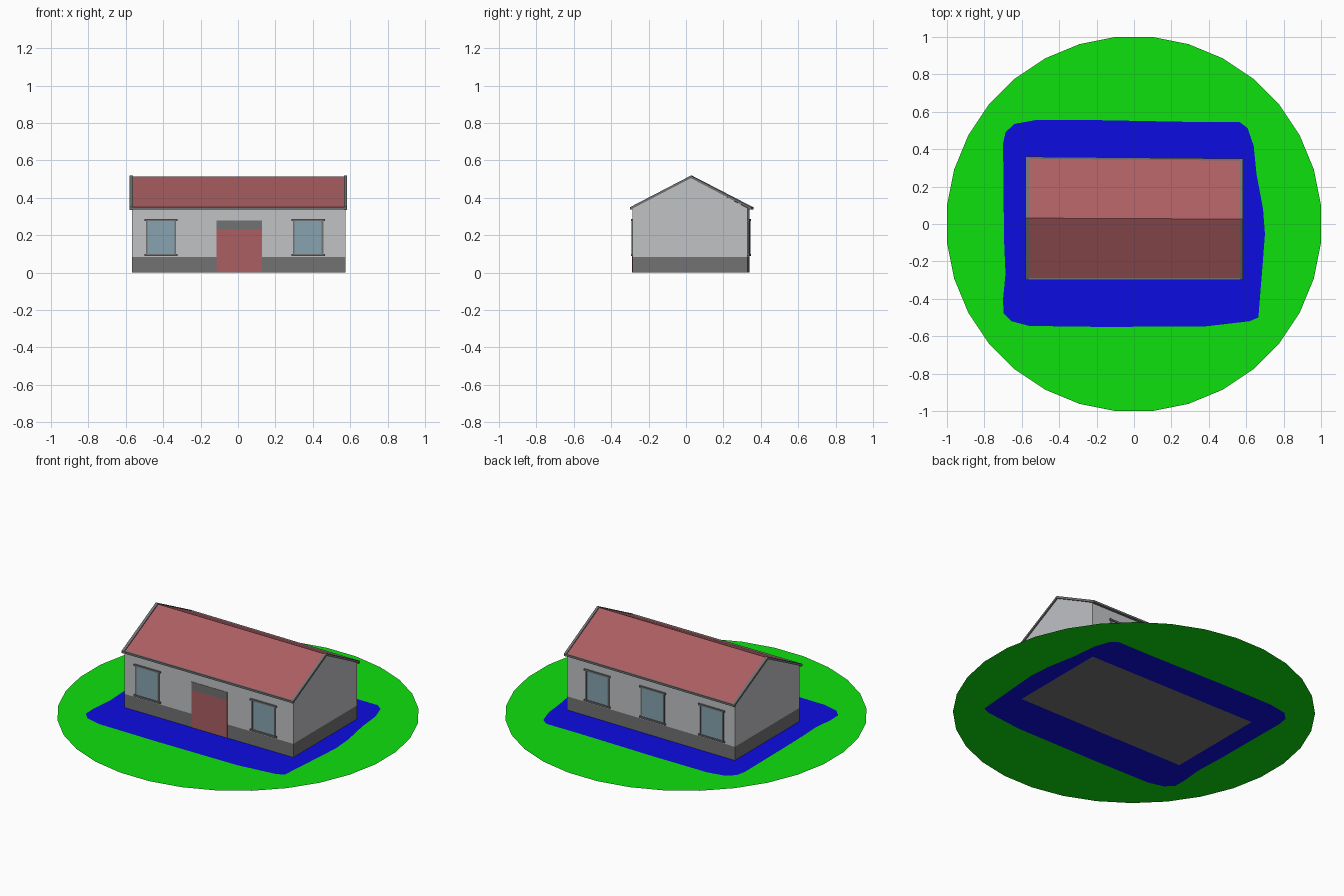
import bpy, bmesh, math

if "Cube" in bpy.data.objects:
    bpy.data.objects.remove(bpy.data.objects["Cube"])


def material(name, srgb):
    def lin(c):
        c /= 255
        return c / 12.92 if c < 0.04045 else ((c + 0.055) / 1.055) ** 2.4
    m = bpy.data.materials.new(name)
    m.diffuse_color = (*[lin(c) for c in srgb], 1)
    m.use_nodes = True
    m.node_tree.nodes["Principled BSDF"].inputs["Base Color"].default_value = m.diffuse_color
    return m


GRASS = material("grass green", (14, 225, 14))
WATER = material("pool blue", (12, 12, 225))
WALL = material("wall light grey", (192, 194, 197))
STONE = material("trim dark grey", (114, 114, 114))
RED = material("roof red", (172, 94, 98))
GLASS = material("window glass", (135, 164, 176))


def skew(p):
    """The rear wall runs slightly out of parallel with the front."""
    x, y, z = p
    return (x, y - 0.009 * x * (y + 0.29) / 0.62, z)


def finish(bm, name, mat):
    me = bpy.data.meshes.new(name)
    bm.to_mesh(me)
    bm.free()
    me.materials.append(mat)
    ob = bpy.data.objects.new(name, me)
    bpy.context.collection.objects.link(ob)
    return ob


def prism(name, profile, x0, x1, mat):
    """Extrude a (y, z) profile along x."""
    bm = bmesh.new()
    a = [bm.verts.new(skew((x0, y, z))) for y, z in profile]
    b = [bm.verts.new(skew((x1, y, z))) for y, z in profile]
    n = len(profile)
    bm.faces.new(a)
    bm.faces.new(b[::-1])
    for i in range(n):
        j = (i + 1) % n
        bm.faces.new((a[i], b[i], b[j], a[j]))
    bmesh.ops.recalc_face_normals(bm, faces=bm.faces)
    return finish(bm, name, mat)


def box(name, x0, x1, y0, y1, z0, z1, mat):
    return prism(name, [(y0, z0), (y1, z0), (y1, z1), (y0, z1)], x0, x1, mat)


def ring(name, outer, inner, mat):
    """Flat sheet at z = 0 with a hole in it."""
    bm = bmesh.new()
    edges = []
    for loop in (outer, inner):
        vs = [bm.verts.new((x, y, 0)) for x, y in loop]
        edges += [bm.edges.new((vs[i - 1], vs[i])) for i in range(len(vs))]
    bmesh.ops.triangle_fill(bm, edges=edges, use_beauty=True, normal=(0, 0, 1))
    bm.normal_update()
    for f in bm.faces:
        if f.normal.z < 0:
            f.normal_flip()
    return finish(bm, name, mat)


X0, X1 = -0.568, 0.575          # wall ends
YF, YB = -0.286, 0.334          # front and rear walls
RIDGE = 0.029
BASE = 0.083

# Grass disc and the blue area around the house
R = 1 / math.cos(math.pi / 32)
disc = [(R * math.cos((i + 0.5) * math.pi / 16), R * math.sin((i + 0.5) * math.pi / 16))
        for i in range(32)]
shore = [(-0.70, 0.43), (-0.687, 0.49), (-0.64, 0.535), (-0.53, 0.555), (-0.185, 0.555),
         (0.35, 0.545), (0.565, 0.545), (0.607, 0.513), (0.64, 0.417), (0.655, 0.267),
         (0.69, 0.08), (0.70, -0.053), (0.69, -0.187), (0.675, -0.374), (0.665, -0.50),
         (0.617, -0.52), (0.377, -0.548), (-0.185, -0.55), (-0.56, -0.545),
         (-0.655, -0.52), (-0.698, -0.476), (-0.70, -0.40), (-0.687, -0.267),
         (-0.695, -0.08)]
footprint = [skew((x, y, 0))[:2] for x, y in ((X0, YF), (X1, YF), (X1, YB), (X0, YB))]
ring("grass", disc, shore, GRASS)
ring("water", shore, footprint, WATER)

# Plinth and gabled walls
box("plinth", X0, X1, YF, YB, 0, BASE, STONE)
prism("walls", [(YF, BASE), (YB, BASE), (YB, 0.345), (RIDGE, 0.507), (YF, 0.345)],
      X0, X1, WALL)


# Roof covering, gable rims and eave strips
def chevron(low, high, front, back, drop):
    return [(front, low), (RIDGE, high), (back, low),
            (back, low - drop), (RIDGE, high - drop), (front, low - drop)]


prism("roof", chevron(0.347, 0.513, -0.294, 0.350, 0.007), -0.562, 0.568, RED)
for side, a, b in (("left", -0.579, -0.562), ("right", 0.568, 0.583)):
    prism("gable_rim_" + side, chevron(0.350, 0.519, -0.299, 0.354, 0.014), a, b, STONE)
box("eave_front", -0.579, 0.583, -0.300, -0.286, 0.338, 0.350, STONE)
box("eave_back", -0.579, 0.583, 0.339, 0.355, 0.338, 0.350, STONE)

# Door and the panel above it
box("door", -0.115, 0.128, YF - 0.002, YF, 0, 0.23, RED)
box("door_panel", -0.115, 0.128, YF - 0.002, YF, 0.23, 0.28, STONE)


# Windows: glass plate, side bars, sill and lintel
def window(name, cx, wall, out):
    def part(label, xa, xb, depth, za, zb, mat):
        y0, y1 = sorted((wall, wall + out * depth))
        box(name + "_" + label, cx + xa, cx + xb, y0, y1, za, zb, mat)
    part("glass", -0.072, 0.072, 0.003, 0.100, 0.276, GLASS)
    part("bar_left", -0.081, -0.072, 0.006, 0.100, 0.276, STONE)
    part("bar_right", 0.072, 0.081, 0.006, 0.100, 0.276, STONE)
    part("sill", -0.089, 0.089, 0.009, 0.090, 0.100, STONE)
    part("lintel", -0.089, 0.089, 0.009, 0.276, 0.286, STONE)


for i, cx in enumerate((-0.412, 0.375)):
    window("front_window_%d" % (i + 1), cx, YF, -1)
for i, cx in enumerate((-0.412, -0.010, 0.367)):
    window("back_window_%d" % (i + 1), cx, YB, 1)
